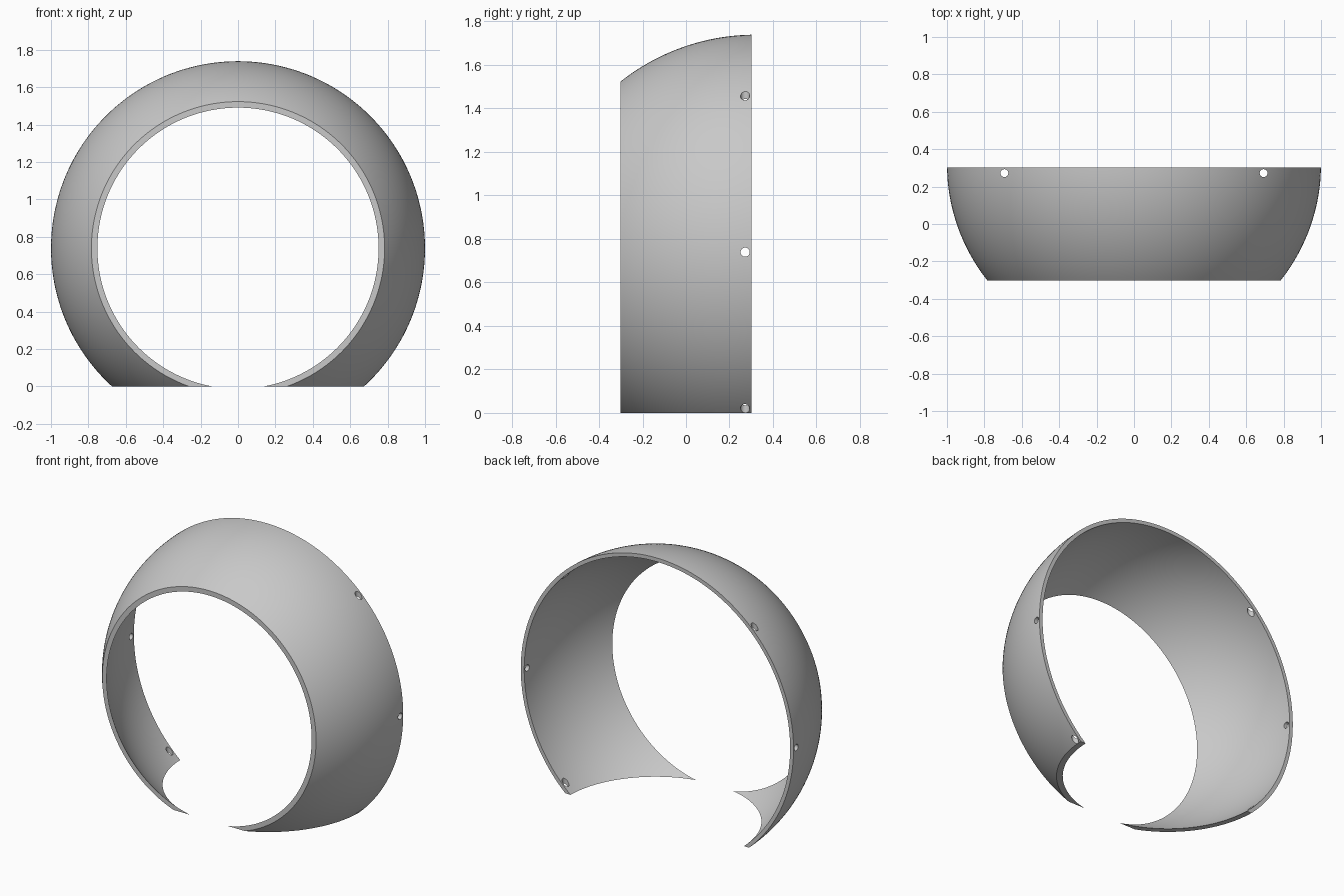
import bpy
import bmesh
from math import sqrt, asin, sin, cos, pi
from mathutils import Vector, Matrix

default = bpy.data.objects.get("Cube")
if default:
    bpy.data.objects.remove(default, do_unlink=True)

OUTER, INNER = 1.0, 0.975      # shell radii
HALF = 0.302                   # half depth of the band
CY, CZ = 0.319, 0.739          # sphere centre
HOLE_R, HOLE_X, HOLE_Y = 0.021, 0.693, 0.272
STEPS, SEGMENTS = 28, 192

grey = bpy.data.materials.new("plain grey")
grey.use_nodes = True
grey.diffuse_color = (0.58, 0.58, 0.58, 1)
grey.node_tree.nodes["Principled BSDF"].inputs["Base Color"].default_value = grey.diffuse_color


def make_object(name, bm):
    mesh = bpy.data.meshes.new(name)
    bm.to_mesh(mesh)
    bm.free()
    mesh.materials.append(grey)
    obj = bpy.data.objects.new(name, mesh)
    bpy.context.collection.objects.link(obj)
    return obj


def arc(radius):
    """Points of a spherical arc from the front plane to the back plane."""
    a = asin((-HALF - CY) / radius)
    b = asin((HALF - CY) / radius)
    angles = [a + (b - a) * i / STEPS for i in range(STEPS + 1)]
    return [Vector((radius * cos(t), CY + radius * sin(t), CZ)) for t in angles]


# Spherical band: closed wall profile turned about the depth axis
bm = bmesh.new()
verts = [bm.verts.new(p) for p in arc(OUTER) + arc(INNER)[::-1]]
edges = [bm.edges.new((v, verts[i - 1])) for i, v in enumerate(verts)]
bmesh.ops.spin(bm, geom=verts + edges, cent=(0, 0, CZ), axis=(0, 1, 0),
               angle=2 * pi, steps=SEGMENTS, use_duplicate=False)
bmesh.ops.remove_doubles(bm, verts=bm.verts, dist=1e-5)

# Flat cut along the ground, closed again
cut = bmesh.ops.bisect_plane(bm, geom=bm.verts[:] + bm.edges[:] + bm.faces[:],
                             plane_co=(0, 0, 0), plane_no=(0, 0, 1), clear_inner=True)
rim = [e for e in cut["geom_cut"] if isinstance(e, bmesh.types.BMEdge)]
bmesh.ops.holes_fill(bm, edges=rim, sides=0)
bmesh.ops.recalc_face_normals(bm, faces=bm.faces)
shell = make_object("spherical_band", bm)


# Screw holes near the back rim: two upright drills and one crosswise drill
def drill(name, location, rotation):
    cutter = bmesh.new()
    bmesh.ops.create_cone(cutter, cap_ends=True, segments=24, radius1=HOLE_R,
                          radius2=HOLE_R, depth=3,
                          matrix=Matrix.Translation(location) @ rotation)
    tool = make_object(name, cutter)
    tool.hide_render = True
    mod = shell.modifiers.new(name, "BOOLEAN")
    mod.operation = "DIFFERENCE"
    mod.solver = "EXACT"
    mod.object = tool
    bpy.ops.object.modifier_apply(modifier=mod.name)
    bpy.data.objects.remove(tool, do_unlink=True)


bpy.ops.object.select_all(action="DESELECT")
shell.select_set(True)
bpy.context.view_layer.objects.active = shell
for side, sign in (("left", 1), ("right", -1)):
    drill(side + "_upright_drill", (sign * HOLE_X, HOLE_Y, CZ), Matrix.Identity(4))
drill("cross_drill", (0, HOLE_Y, CZ), Matrix.Rotation(pi / 2, 4, "Y"))

bpy.ops.object.shade_smooth_by_angle(angle=pi / 6)
